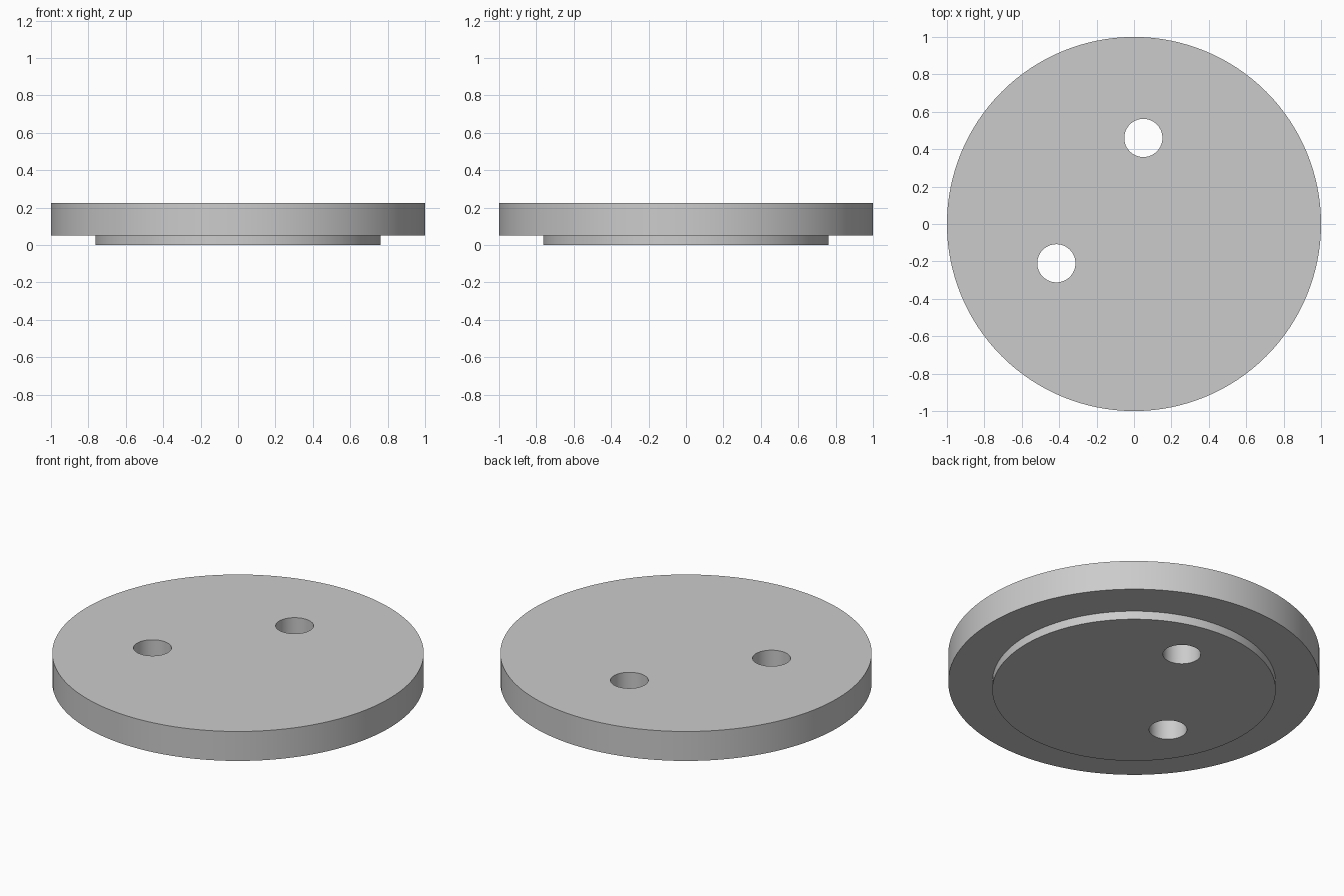
import bpy
import bmesh
from math import pi, cos, sin

cube = bpy.data.objects.get("Cube")
if cube:
    bpy.data.objects.remove(cube, do_unlink=True)

SEGMENTS = 128
TOP, STEP = 0.225, 0.05
HOLE_RADIUS = 0.102
HOLES = [(0.05, 0.46), (-0.415, -0.21)]

grey = bpy.data.materials.new("plain grey")
grey.use_nodes = True
colour = (0.6, 0.6, 0.6, 1)
grey.diffuse_color = colour
grey.node_tree.nodes["Principled BSDF"].inputs["Base Color"].default_value = colour


def turned_solid(name, profile, centre=(0, 0), segments=SEGMENTS):
    """Closed solid of revolution from (radius, height) points, bottom to top."""
    bm = bmesh.new()
    rings = []
    for r, z in profile:
        angles = [2 * pi * i / segments for i in range(segments)]
        rings.append([bm.verts.new((centre[0] + r * cos(a), centre[1] + r * sin(a), z))
                      for a in angles])
    for low, high in zip(rings, rings[1:]):
        for i in range(segments):
            j = (i + 1) % segments
            bm.faces.new((low[i], low[j], high[j], high[i]))
    bm.faces.new(rings[0][::-1])
    bm.faces.new(rings[-1])
    mesh = bpy.data.meshes.new(name)
    bm.to_mesh(mesh)
    bm.free()
    mesh.materials.append(grey)
    obj = bpy.data.objects.new(name, mesh)
    bpy.context.collection.objects.link(obj)
    return obj


# Disc with a smaller locating step underneath
disc = turned_solid("stepped_disc", [(0.763, 0), (0.763, STEP), (1, STEP), (1, TOP)])

# Two round through holes
for n, centre in enumerate(HOLES, 1):
    cutter = turned_solid(f"hole_cutter_{n}", [(HOLE_RADIUS, -0.1), (HOLE_RADIUS, TOP + 0.1)],
                          centre, 64)
    cutter.hide_render = True
    cut = disc.modifiers.new(f"hole_{n}", 'BOOLEAN')
    cut.operation = 'DIFFERENCE'
    cut.solver = 'EXACT'
    cut.object = cutter
    bpy.context.view_layer.objects.active = disc
    bpy.ops.object.modifier_apply(modifier=cut.name)
    bpy.data.objects.remove(cutter, do_unlink=True)

# Smooth walls, crisp rims
bpy.ops.object.select_all(action='DESELECT')
disc.select_set(True)
bpy.context.view_layer.objects.active = disc
bpy.ops.object.shade_smooth_by_angle(angle=pi / 6)
